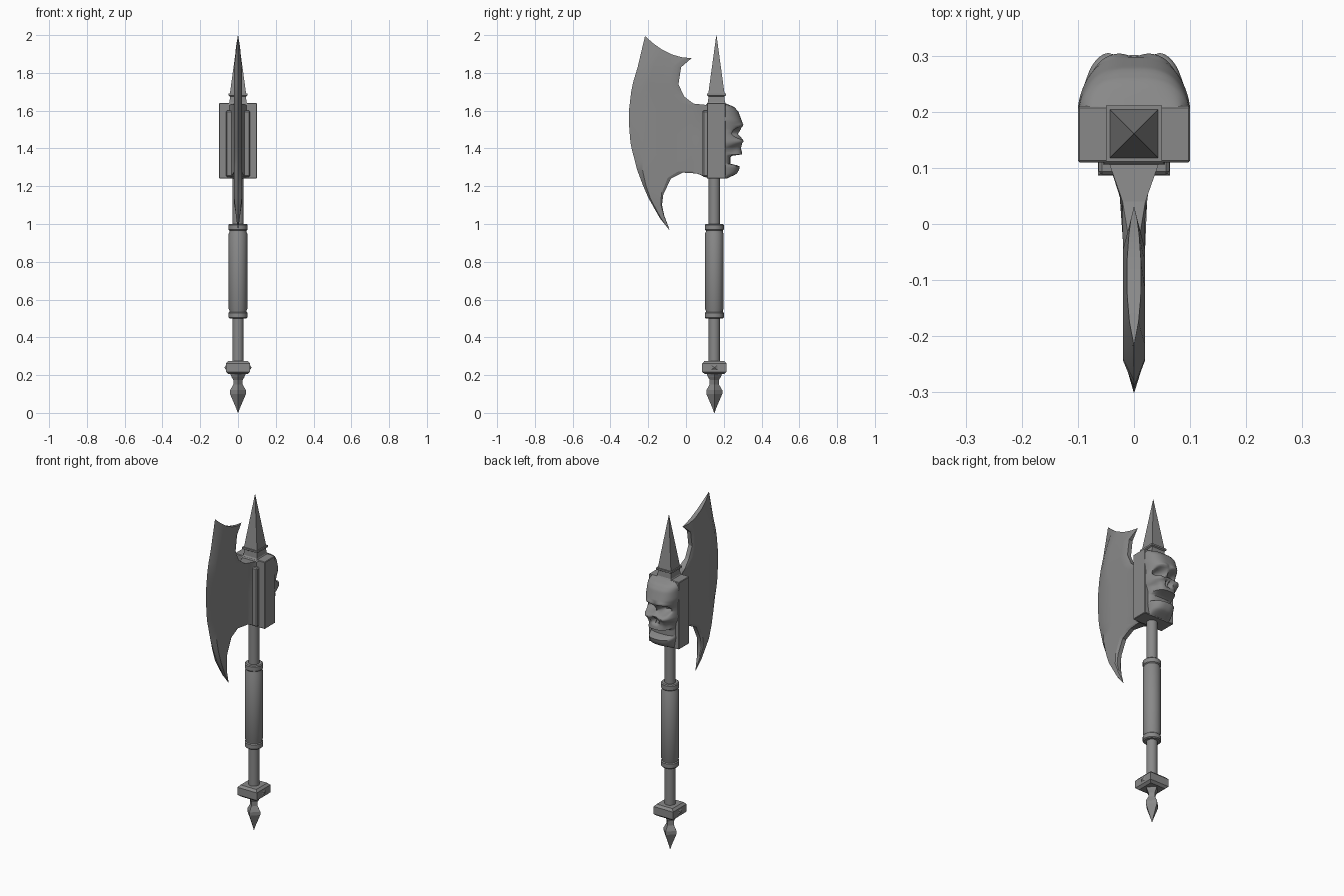
import bpy, bmesh, math
from mathutils import Vector

cube = bpy.data.objects.get("Cube")
if cube:
    bpy.data.objects.remove(cube, do_unlink=True)

steel = bpy.data.materials.new("dark grey steel")
steel.use_nodes = True
COLOUR = (0.25, 0.25, 0.25, 1)
steel.diffuse_color = COLOUR
steel.node_tree.nodes["Principled BSDF"].inputs["Base Color"].default_value = COLOUR


def finish(name, bm, smooth=None):
    """Turn a bmesh into an object, optionally smooth below an angle."""
    bmesh.ops.remove_doubles(bm, verts=bm.verts, dist=0.0002)
    bmesh.ops.recalc_face_normals(bm, faces=bm.faces)
    mesh = bpy.data.meshes.new(name)
    bm.to_mesh(mesh)
    bm.free()
    mesh.materials.append(steel)
    ob = bpy.data.objects.new(name, mesh)
    bpy.context.collection.objects.link(ob)
    if smooth:
        bpy.ops.object.select_all(action="DESELECT")
        ob.select_set(True)
        bpy.context.view_layer.objects.active = ob
        bpy.ops.object.shade_smooth_by_angle(angle=math.radians(smooth))
    return ob


def bridge(bm, rows, closed):
    """Skin neighbouring rows of vertices with quads."""
    n = len(rows[0])
    for a, b in zip(rows, rows[1:]):
        for i in range(n if closed else n - 1):
            j = (i + 1) % n
            bm.faces.new((a[i], a[j], b[j], b[i]))


def lathe(name, rings, sides, y, turn=0.0, smooth=None):
    """Stack polygons of (height, radius) around a vertical axis."""
    bm = bmesh.new()
    rows = []
    for z, r in rings:
        angles = [turn + math.tau * i / sides for i in range(sides)]
        rows.append([bm.verts.new((r * math.cos(a), y + r * math.sin(a), z)) for a in angles])
    bridge(bm, rows, True)
    bm.faces.new(rows[0])
    bm.faces.new(rows[-1])
    return finish(name, bm, smooth)


def square(name, rings, y):
    """Square stack given by half widths."""
    return lathe(name, [(z, h * math.sqrt(2)) for z, h in rings], 4, y, math.pi / 4)


def box(name, low, high, bevel):
    bm = bmesh.new()
    bmesh.ops.create_cube(bm, size=1)
    low, high = Vector(low), Vector(high)
    for v in bm.verts:
        v.co = (low + high) / 2 + v.co * (high - low)
    bmesh.ops.bevel(bm, geom=bm.edges[:], offset=bevel, segments=1, affect="EDGES")
    return finish(name, bm)


def curve(points, t):
    """Linear lookup in a list of (t, value) pairs."""
    for (a, va), (b, vb) in zip(points, points[1:]):
        if t <= b:
            return va + (vb - va) * max(0, (t - a) / (b - a))
    return points[-1][1]


# Handle
Y = 0.15
lathe("shaft", [(0.26, 0.03), (1.26, 0.03)], 16, Y, smooth=35)
half = [(0.5, 0.045), (0.505, 0.05), (0.53, 0.05), (0.535, 0.045), (0.542, 0.045), (0.55, 0.049)]
lathe("grip", half + [(1.5 - z, r) for z, r in reversed(half)], 16, Y, smooth=35)

# Pommel with a small pyramid stud on each side, and its spike
square("pommel", [(0.205, 0.05), (0.217, 0.064), (0.262, 0.064), (0.275, 0.052)], Y)
for side, label in ((1, "left"), (-1, "right")):
    bm = bmesh.new()
    bmesh.ops.create_cone(bm, segments=4, radius1=0.025, radius2=0, depth=0.01)
    for v in bm.verts:
        v.co = (side * (0.067 + v.co.z), Y + v.co.x * 0.8 - v.co.y * 0.8, 0.24 + (v.co.x + v.co.y) * 0.6)
    finish(label + "_stud", bm)
lathe("bottom_spike", [(0.0, 0.001), (0.03, 0.012), (0.10, 0.042), (0.12, 0.042), (0.15, 0.025),
                       (0.175, 0.025), (0.19, 0.034), (0.21, 0.042)], 4, Y)

# Head block, front plate, collar and top spike
box("head_block", (-0.1, 0.11, 1.24), (0.1, 0.21, 1.64), 0.003)
box("front_plate", (-0.063, 0.088, 1.25), (0.063, 0.13, 1.6), 0.006)
square("collar", [(1.63, 0.055), (1.645, 0.045), (1.675, 0.042), (1.68, 0.05), (1.69, 0.05)], 0.161)
square("top_spike", [(1.69, 0.043), (2.0, 0.0005)], 0.161)

# Blade: sections from cutting edge to back rim, bottom tip to top horn
SECTIONS = [
    (-0.09, 0.97, -0.088, 0.972), (-0.138, 1.03, -0.115, 1.045), (-0.2, 1.14, -0.127, 1.10),
    (-0.23, 1.21, -0.12, 1.157), (-0.26, 1.29, -0.08, 1.24), (-0.275, 1.35, -0.016, 1.272),
    (-0.288, 1.40, 0.063, 1.267), (-0.294, 1.43, 0.11, 1.245), (-0.302, 1.53, 0.11, 1.44),
    (-0.302, 1.60, 0.11, 1.63), (-0.295, 1.66, 0.04, 1.637), (-0.29, 1.70, -0.01, 1.675),
    (-0.28, 1.75, -0.04, 1.74), (-0.256, 1.83, -0.026, 1.83), (-0.217, 1.995, 0.032, 1.88)]
COLUMNS = [0, 0.17, 0.35, 0.6, 0.8, 0.91, 1]
bm = bmesh.new()
rows = []
for k, (ey, ez, by, bz) in enumerate(SECTIONS):
    top = k == len(SECTIONS) - 1
    right, left = [], []
    for s in COLUMNS:
        y = ey + (by - ey) * s
        z = ez + (bz - ez) * s - (0.13 * s * (1 - s) if top else 0)
        if top:
            x = 0.013 * math.sin(math.pi * s) ** 0.7 if 0 < s < 1 else 0
        else:
            x = 0.02 * min(1, s / 0.17) * min(1, k / 2)
            if y > 0.03:
                x += 0.025 * ((y - 0.03) / 0.08) ** 2
            elif s == 1:
                x *= 0.6
        left.append(bm.verts.new((x, y, z)))
        right.append(bm.verts.new((-x, y, z)))
    rows.append(left + right[::-1])
bridge(bm, rows, True)
n = len(COLUMNS)
for row in (rows[0], rows[-1]):
    for i in range(n - 1):
        bm.faces.new((row[i], row[i + 1], row[-2 - i], row[-1 - i]))
bmesh.ops.remove_doubles(bm, verts=bm.verts, dist=0.0002)
bmesh.ops.dissolve_degenerate(bm, edges=bm.edges[:], dist=0.0002)
finish("blade", bm, 25)

# Skull relief on the back of the head block
PROFILE = [(1.24, 0.215), (1.265, 0.268), (1.285, 0.28), (1.308, 0.286), (1.318, 0.235), (1.36, 0.235),
           (1.368, 0.298), (1.40, 0.292), (1.445, 0.303), (1.475, 0.276), (1.505, 0.292), (1.54, 0.298),
           (1.595, 0.277), (1.62, 0.255), (1.64, 0.205)]
WIDTH = [(1.24, 0.07), (1.3, 0.08), (1.37, 0.08), (1.43, 0.097), (1.5, 0.093), (1.55, 0.1), (1.61, 0.098), (1.64, 0.08)]


def dent(x, z, cx, cz, rx, rz):
    d = ((x - cx) / rx) ** 2 + ((z - cz) / rz) ** 2
    return math.exp(-d * d)


bm = bmesh.new()
rows = []
BACK = 0.205
for j in range(57):
    z = 1.24 + 0.4 * j / 56
    w = curve(WIDTH, z)
    row = []
    for i in range(33):
        u = math.sin(math.pi * (i / 32 - 0.5))
        x = u * w
        y = BACK + (curve(PROFILE, z) - BACK) * (1 - abs(u) ** 3) ** 0.6
        a = abs(x)
        y -= 0.05 * dent(a, z, 0.042, 1.482, 0.03, 0.027)      # eye sockets
        y -= 0.03 * dent(a, z, 0.009, 1.418, 0.011, 0.02)      # nose
        y -= 0.022 * dent(a, z, 0.075, 1.39, 0.022, 0.025)     # cheek hollows
        y += 0.012 * dent(a, z, 0.062, 1.437, 0.025, 0.013)    # cheekbones
        y += 0.01 * dent(a, z, 0.04, 1.522, 0.035, 0.012)      # brows
        row.append(bm.verts.new((x, max(y, BACK), z)))
    rows.append(row)
bridge(bm, rows, False)
finish("skull", bm, 50)
